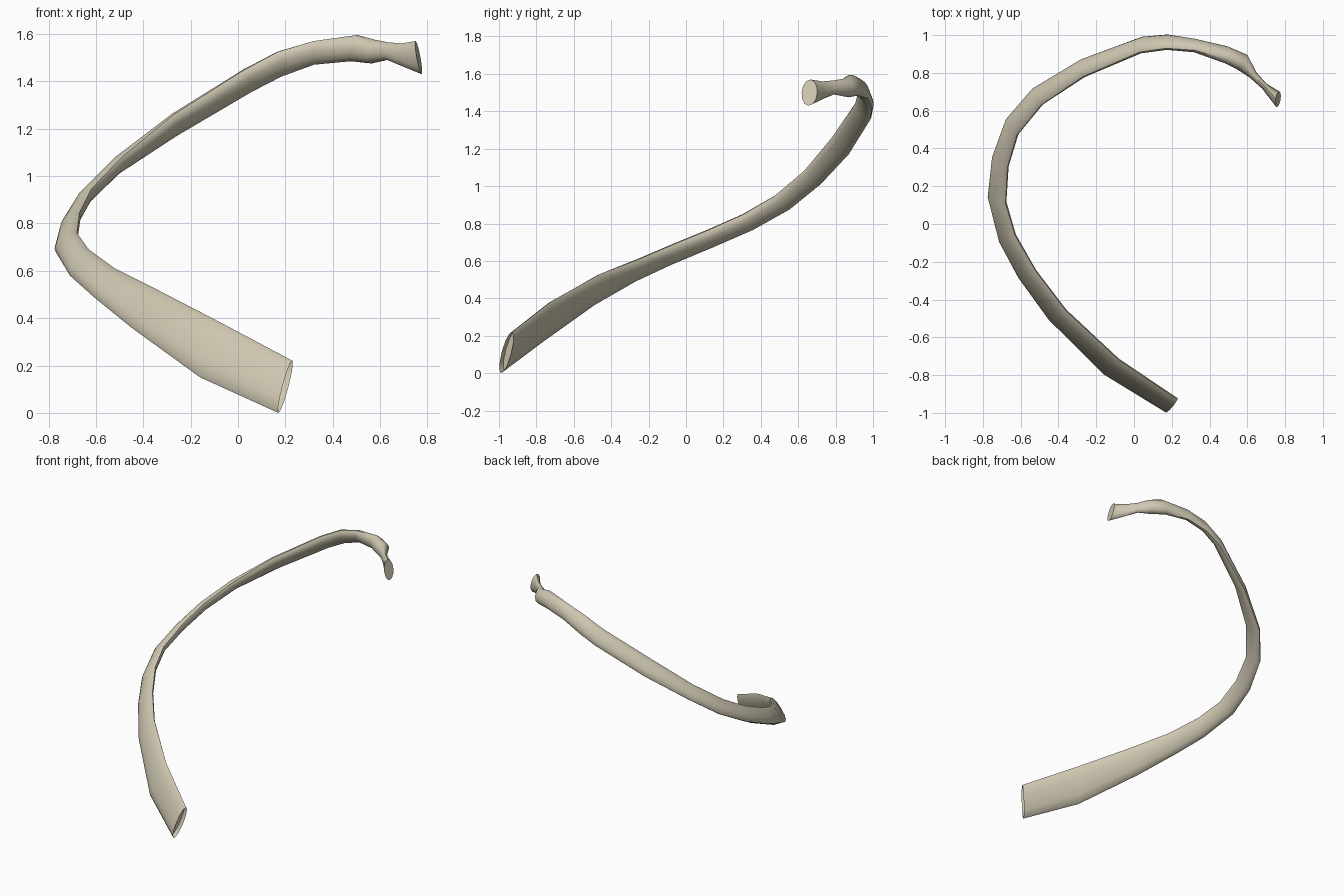
import bpy
import bmesh
import math
from mathutils import Vector

default_cube = bpy.data.objects.get("Cube")
if default_cube:
    bpy.data.objects.remove(default_cube, do_unlink=True)

SIDES = 12

# Stations along the bone: upper edge, lower edge, thickness
stations = [
    ((.23, -.93, .22), (.17, -.99, .0), .055),
    ((-.08, -.72, .385), (-.16, -.79, .15), .055),
    ((-.36, -.46, .53), (-.45, -.5, .36), .055),
    ((-.52, -.25, .61), (-.61, -.28, .49), .055),
    ((-.63, -.06, .69), (-.71, -.09, .58), .06),
    ((-.68, .11, .76), (-.77, .15, .68), .06),
    ((-.67, .3, .845), (-.745, .36, .77), .06),
    ((-.62, .47, .945), (-.67, .56, .88), .06),
    ((-.49, .63, 1.08), (-.53, .72, 1.01), .06),
    ((-.27, .78, 1.26), (-.27, .87, 1.17), .06),
    ((.03, .91, 1.45), (.05, .985, 1.355), .06),
    ((.17, .93, 1.525), (.18, .995, 1.42), .06),
    ((.32, .92, 1.57), (.32, .97, 1.47), .06),
    ((.5, .87, 1.595), (.48, .92, 1.485), .085),
    ((.58, .845, 1.575), (.565, .87, 1.475), .095),
    ((.63, .79, 1.565), (.63, .79, 1.49), .045),
    ((.69, .73, 1.56), (.69, .73, 1.465), .035),
    ((.75, .665, 1.57), (.775, .655, 1.43), .085),
]


def make_material(name, color):
    material = bpy.data.materials.new(name)
    material.use_nodes = True
    material.diffuse_color = color
    shader = material.node_tree.nodes["Principled BSDF"]
    shader.inputs["Base Color"].default_value = color
    shader.inputs["Roughness"].default_value = 0.8
    return material


def add_ring(bm, upper, lower, thickness, tangent):
    """Lens-like cross-section spanning the upper and lower edges."""
    center = (upper + lower) / 2
    along = (upper - lower) / 2
    across = tangent.cross(along).normalized() * thickness / 2
    ring = []
    for i in range(SIDES):
        angle = math.tau * i / SIDES
        ring.append(bm.verts.new(
            center + along * math.cos(angle) + across * math.sin(angle)))
    return ring


def build_rib():
    bm = bmesh.new()
    uppers = [Vector(s[0]) for s in stations]
    lowers = [Vector(s[1]) for s in stations]
    centers = [(u + l) / 2 for u, l in zip(uppers, lowers)]
    last = len(stations) - 1
    tangents = [centers[min(i + 1, last)] - centers[max(i - 1, 0)]
                for i in range(last + 1)]
    # The head facet is cut obliquely, facing sideways
    tangents[last] = Vector((1, -.2, 0))

    rings = [add_ring(bm, uppers[i], lowers[i], stations[i][2], tangents[i])
             for i in range(last + 1)]
    for a, b in zip(rings, rings[1:]):
        for i in range(SIDES):
            j = (i + 1) % SIDES
            bm.faces.new((a[i], a[j], b[j], b[i]))
    front_cap = bm.faces.new(list(reversed(rings[0])))
    bm.faces.new(rings[last])
    bmesh.ops.recalc_face_normals(bm, faces=bm.faces[:])

    # Hollow socket at the front end
    bmesh.ops.inset_region(bm, faces=[front_cap], thickness=.007)
    inward = (centers[1] - centers[0]).normalized() * .03
    bmesh.ops.translate(bm, verts=front_cap.verts[:], vec=inward)

    mesh = bpy.data.meshes.new("rib_bone")
    bm.to_mesh(mesh)
    bm.free()
    rib = bpy.data.objects.new("rib_bone", mesh)
    bpy.context.collection.objects.link(rib)
    mesh.materials.append(make_material("bone_ivory", (.62, .57, .44, 1)))
    return rib


rib = build_rib()
bpy.ops.object.select_all(action="DESELECT")
rib.select_set(True)
bpy.context.view_layer.objects.active = rib
bpy.ops.object.shade_smooth_by_angle(angle=math.radians(40))
